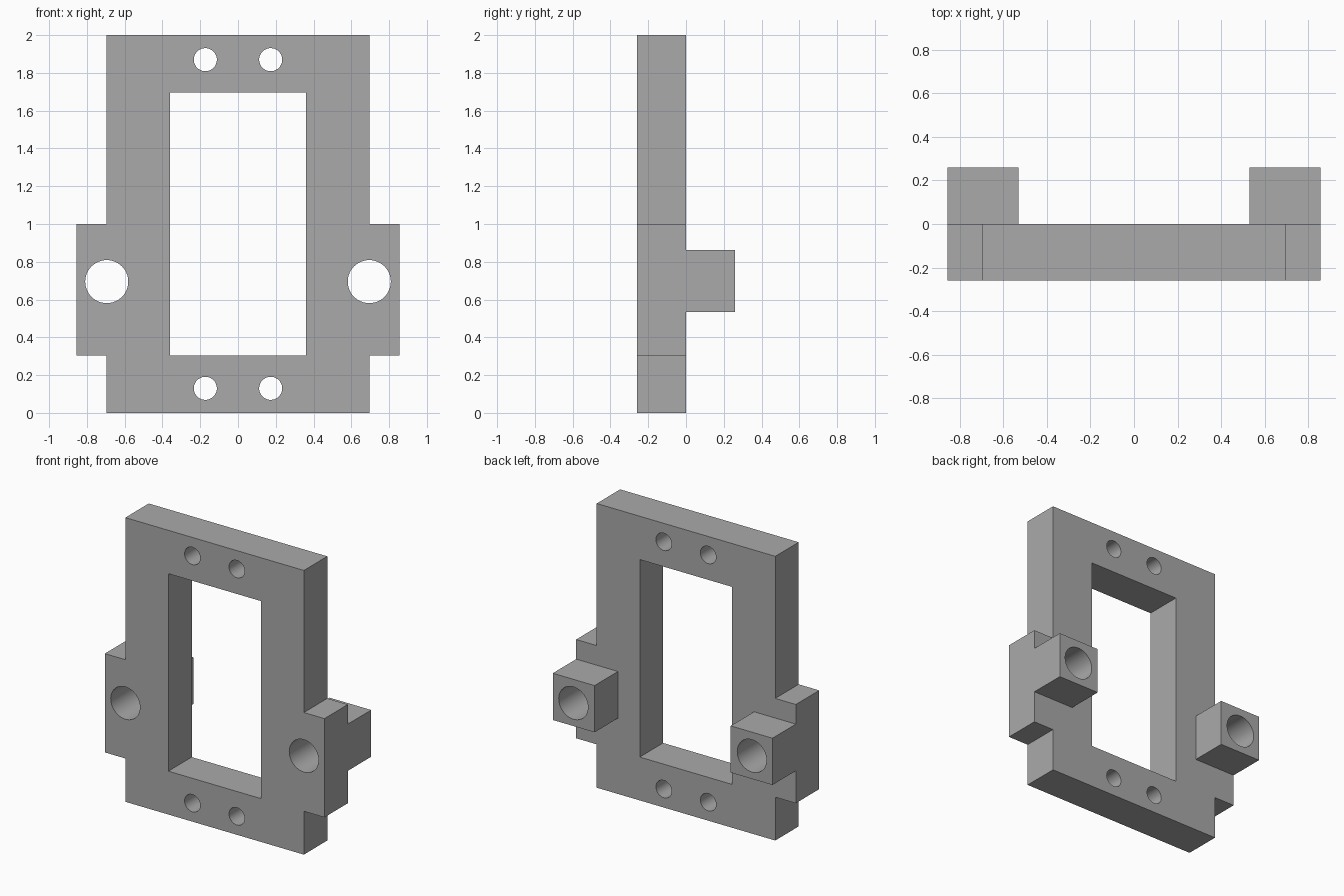
import bpy, bmesh, math
from mathutils import Matrix, Vector

if "Cube" in bpy.data.objects:
    bpy.data.objects.remove(bpy.data.objects["Cube"], do_unlink=True)

grey = bpy.data.materials.new("plain_grey")
grey.use_nodes = True
colour = (0.4, 0.4, 0.4, 1)
grey.diffuse_color = colour
grey.node_tree.nodes["Principled BSDF"].inputs["Base Color"].default_value = colour

DEPTH = 0.26
MID = 0.695          # half width of the frame, also the height of the rod holes
EAR_X = 0.855
EAR_LOW, EAR_HIGH = 0.305, 1.0


def make_object(name, bm):
    bmesh.ops.recalc_face_normals(bm, faces=bm.faces)
    mesh = bpy.data.meshes.new(name)
    bm.to_mesh(mesh)
    bm.free()
    mesh.materials.append(grey)
    obj = bpy.data.objects.new(name, mesh)
    bpy.context.collection.objects.link(obj)
    return obj


def prism(name, outline, y0, y1):
    """Extrude an x/z outline from y0 to y1."""
    bm = bmesh.new()
    face = bm.faces.new([bm.verts.new((x, y0, z)) for x, z in outline])
    moved = bmesh.ops.extrude_face_region(bm, geom=[face])["geom"]
    verts = [v for v in moved if isinstance(v, bmesh.types.BMVert)]
    bmesh.ops.translate(bm, verts=verts, vec=Vector((0, y1 - y0, 0)))
    return make_object(name, bm)


def box(name, x0, x1, y0, y1, z0, z1):
    return prism(name, [(x0, z0), (x1, z0), (x1, z1), (x0, z1)], y0, y1)


def rod(name, x, z, radius):
    bm = bmesh.new()
    place = Matrix.Translation((x, 0, z)) @ Matrix.Rotation(math.pi / 2, 4, "X")
    bmesh.ops.create_cone(bm, cap_ends=True, segments=48, radius1=radius,
                          radius2=radius, depth=1, matrix=place)
    return make_object(name, bm)


def combine(target, helper, operation):
    mod = target.modifiers.new(helper.name, "BOOLEAN")
    mod.operation = operation
    mod.solver = "EXACT"
    mod.object = helper
    helper.hide_render = True
    bpy.context.view_layer.objects.active = target
    bpy.ops.object.modifier_apply(modifier=mod.name)
    bpy.data.objects.remove(helper, do_unlink=True)


# Plate with a stepped ear on each side
half = [(MID, 0), (MID, EAR_LOW), (EAR_X, EAR_LOW),
        (EAR_X, EAR_HIGH), (MID, EAR_HIGH), (MID, 2)]
frame = prism("mounting_frame", half + [(-x, z) for x, z in reversed(half)], -DEPTH, 0)

# Square bosses on the back, set slightly into the plate
for side, name in ((1, "left_boss"), (-1, "right_boss")):
    x0, x1 = sorted((side * 0.53, side * EAR_X))
    combine(frame, box(name, x0, x1, -0.05, DEPTH, 0.533, 0.862), "UNION")

# Central window
combine(frame, box("window_cutter", -0.36, 0.36, -0.5, 0.5, 0.305, 1.695), "DIFFERENCE")

# Screw holes and large rod holes
for side in (1, -1):
    for z in (0.13, 1.87):
        combine(frame, rod("screw_cutter", side * 0.173, z, 0.061), "DIFFERENCE")
    combine(frame, rod("rod_cutter", side * MID, MID, 0.114), "DIFFERENCE")

# Smooth hole walls with crisp edges
bpy.ops.object.select_all(action="DESELECT")
frame.select_set(True)
bpy.context.view_layer.objects.active = frame
bpy.ops.object.shade_smooth_by_angle(angle=math.radians(30))
